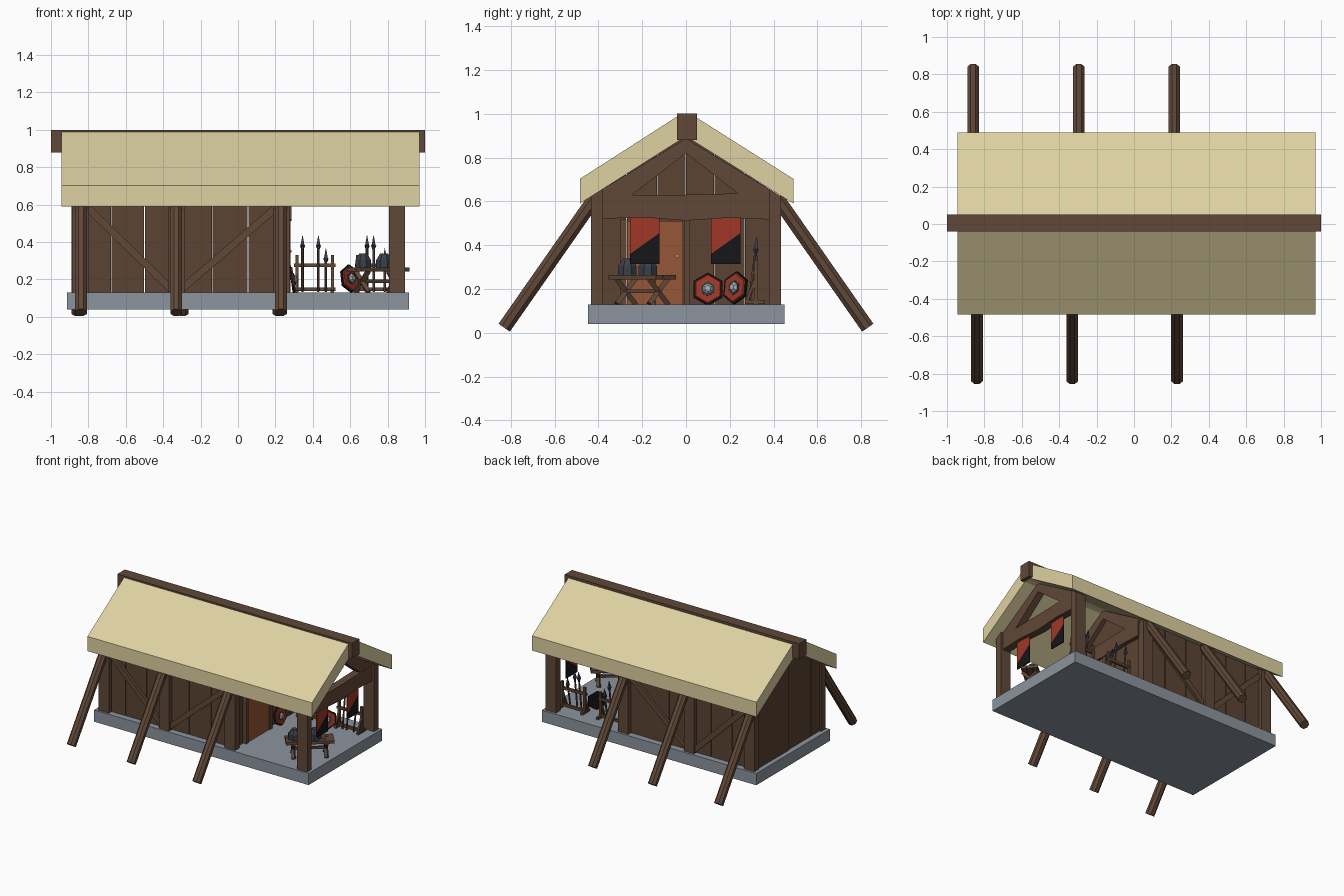
import bpy, bmesh, math, random
from mathutils import Vector, Matrix

if "Cube" in bpy.data.objects:
    bpy.data.objects.remove(bpy.data.objects["Cube"])

random.seed(4)


def material(name, r, g, b):
    m = bpy.data.materials.new(name)
    m.diffuse_color = [((c / 255 + 0.055) / 1.055) ** 2.4 for c in (r, g, b)] + [1]
    m.use_nodes = True
    m.node_tree.nodes["Principled BSDF"].inputs["Base Color"].default_value = m.diffuse_color
    return m


WOOD = material("dark wood", 96, 72, 56)
PLANK = material("plank wood", 91, 67, 51)
DOOR = material("door wood", 150, 86, 55)
THATCH = material("thatch", 222, 209, 161)
STONE = material("stone", 140, 148, 158)
RED = material("red", 160, 55, 38)
BLACK = material("black", 22, 22, 24)
IRON = material("dark iron", 58, 62, 72)
STEEL = material("steel", 165, 172, 178)


def finish(name, bm, mat):
    bmesh.ops.recalc_face_normals(bm, faces=bm.faces)
    me = bpy.data.meshes.new(name)
    bm.to_mesh(me)
    bm.free()
    me.materials.append(mat)
    ob = bpy.data.objects.new(name, me)
    bpy.context.collection.objects.link(ob)
    return ob


def prism(name, pts, x0, x1, mat):
    """Extrude a (y, z) outline along x."""
    bm = bmesh.new()
    a = [bm.verts.new((x0, y, z)) for y, z in pts]
    b = [bm.verts.new((x1, y, z)) for y, z in pts]
    bm.faces.new(a)
    bm.faces.new(b)
    for i in range(len(pts)):
        j = (i + 1) % len(pts)
        bm.faces.new((a[i], a[j], b[j], b[i]))
    return finish(name, bm, mat)


def box(name, x0, x1, y0, y1, z0, z1, mat):
    return prism(name, [(y0, z0), (y1, z0), (y1, z1), (y0, z1)], x0, x1, mat)


def beam(name, p, q, r, mat, sides=4, r2=None, spin=None):
    """Straight bar or cone from p to q."""
    p, q = Vector(p), Vector(q)
    bm = bmesh.new()
    bmesh.ops.create_cone(bm, cap_ends=True, segments=sides, radius1=r,
                          radius2=r if r2 is None else r2, depth=(q - p).length)
    d = (q - p).normalized()
    side = Vector((1, 0, 0)) if abs(d.x) < 0.9 else Vector((0, 1, 0))
    u = (side - d * side.dot(d)).normalized()
    rot = Matrix((u, d.cross(u), d)).transposed().to_4x4()
    spin = math.pi / sides if spin is None else spin
    bm.transform(Matrix.Translation((p + q) / 2) @ rot @ Matrix.Rotation(spin, 4, 'Z'))
    return finish(name, bm, mat)


def under(y):
    """Height of the roof underside."""
    return 0.9 - 0.64 * abs(y)


# Floor slab, ridge and roof slopes
box("floor_slab", -0.915, 0.915, -0.447, 0.45, 0.04, 0.13, STONE)
box("ridge_beam", -1, 1, -0.04, 0.05, 0.88, 1.0, WOOD)
for s, n in ((-1, "front"), (1, "back")):
    e = 0.484 if s < 0 else 0.49
    prism(n + "_roof", [(s * e, 0.59), (s * e, 0.703), (s * 0.03, 0.994), (0, 0.995),
                        (0, 0.88), (s * 0.03, 0.878)], -0.945, 0.97, THATCH)

# Posts, leaning struts, plank walls and wall braces on both long sides
for s, n in ((-1, "front"), (1, "back")):
    for x in (-0.845, -0.33, 0.232, 0.848):
        a, b = s * 0.38, s * 0.433
        prism(n + "_post", [(a, 0.13), (b, 0.13), (b, under(b)), (a, under(a))],
              x - 0.042, x + 0.046, WOOD)
    for x in ((-0.84, -0.33, 0.23) if s < 0 else (-0.86, -0.295, 0.215)):
        beam(n + "_strut", (x, s * 0.83, 0.023), (x, s * 0.415, 0.617), 0.034, WOOD, 8)
    edges = [-0.8, -0.675, -0.497, -0.33, -0.135, 0.055, 0.2]
    for x0, x1 in zip(edges, edges[1:]):
        y = s * (0.375 + random.uniform(0, 0.008))
        box(n + "_plank", x0, x1 - 0.005, y, y + s * 0.022, 0.13, 0.635, PLANK)
    for x0, x1 in ((-0.8, -0.36), (0.2, -0.3)):
        beam(n + "_brace", (x0, s * 0.4, 0.58), (x1, s * 0.4, 0.15), 0.028, WOOD)


# Gable walls of planks that follow the roof
def gable(name, x, out):
    edges = [-0.4, -0.27, -0.13, 0, 0.13, 0.27, 0.4]
    for y0, y1 in zip(edges, edges[1:]):
        d = x + out * random.uniform(0, 0.008)
        b = y1 - 0.003
        prism(name, [(y0, 0.13), (b, 0.13), (b, under(b)), (y0, under(y0))],
              d, d + out * 0.022, PLANK)


gable("left_wall_plank", -0.85, -1)
gable("inner_wall_plank", 0.225, 1)

# Door with jambs and handle
for i in range(2):
    box("door_board", 0.25, 0.273, -0.27 + i * 0.13, -0.143 + i * 0.13, 0.13, 0.51, DOOR)
for y in (-0.285, 0.005):
    box("door_jamb", 0.24, 0.28, y - 0.013, y + 0.013, 0.13, 0.52, WOOD)
beam("door_handle", (0.27, -0.04, 0.35), (0.285, -0.04, 0.35), 0.008, STEEL, 6)

# Trusses over the open end and the inner wall
for x in (0.848, 0.255):
    prism("tie_beam", [(-0.385, 0.52), (-0.2, 0.527), (0, 0.512), (0.2, 0.525), (0.385, 0.517),
                       (0.385, 0.64), (0, 0.63), (-0.385, 0.63)], x - 0.03, x + 0.03, WOOD)
    for s in (-1, 1):
        prism("rafter", [(s * 0.4, 0.62), (s * 0.4, under(0.4)), (0, under(0.02)),
                         (0, 0.82), (s * 0.245, 0.63)], x - 0.028, x + 0.028, WOOD)

# Two-colour banners below the end truss
for y in (-0.255, 0.115):
    w = y + 0.133
    prism("banner_red", [(y, 0.36), (w, 0.455), (w, 0.53), (y, 0.53)], 0.845, 0.853, RED)
    prism("banner_black", [(y, 0.315), (w, 0.315), (w, 0.455), (y, 0.36)], 0.845, 0.853, BLACK)


# Trestle table, turned on the floor
T = Matrix.Translation((0.75, -0.2, 0)) @ Matrix.Rotation(math.radians(40), 4, 'Z')
for i in range(3):
    v = -0.04 + 0.04 * i
    o = box("table_board", -0.17, 0.17, v - 0.019, v + 0.019, 0.242, 0.264, WOOD)
    o.matrix_world = T
for u in (-0.115, 0.115):
    for s in (-1, 1):
        beam("table_leg", T @ Vector((u, s * 0.055, 0.132)), T @ Vector((u, -s * 0.055, 0.245)),
             0.016, WOOD)
beam("table_stretcher", T @ Vector((-0.13, 0, 0.19)), T @ Vector((0.13, 0, 0.19)), 0.012, WOOD)

# Helmets on the table
for u in (-0.105, 0.04):
    c = T @ Vector((u, 0, 0))
    beam("helmet_rim", (c.x, c.y, 0.264), (c.x, c.y, 0.305), 0.046, IRON, 8)
    beam("helmet_dome", (c.x, c.y, 0.305), (c.x, c.y, 0.34), 0.044, IRON, 8, 0.022)

# Weapon racks with spears along the back
for cx, spears in ((0.41, (-0.065, 0.02, 0.06)), (0.735, (-0.045, -0.01, 0.05))):
    for s in (-1, 1):
        x = cx + s * 0.095
        beam("rack_upright", (x, 0.32, 0.13), (x, 0.32, 0.33), 0.012, WOOD)
        beam("rack_foot", (x, 0.27, 0.14), (x, 0.36, 0.14), 0.013, WOOD)
        beam("rack_stay", (x, 0.275, 0.14), (x, 0.32, 0.25), 0.01, WOOD)
    for z in (0.147, 0.275):
        beam("rack_rail", (cx - 0.11, 0.315, z), (cx + 0.11, 0.315, z), 0.013, WOOD)
    for i, d in enumerate(spears):
        top = 0.37 if i < 2 else 0.3
        x, y = cx + d, 0.298
        beam("spear_shaft", (x, y - 0.01, 0.135), (x, y + 0.02, top), 0.007, WOOD, 6)
        beam("spear_collar", (x, y + 0.02, top - 0.01), (x, y + 0.021, top + 0.012), 0.006, IRON, 6, 0.015)
        beam("spear_tip", (x, y + 0.021, top + 0.012), (x, y + 0.026, top + 0.07), 0.015, IRON, 4, 0)


# Hexagonal shields leaning on the wall and the rack
def shield(c, turn):
    c = Vector(c)
    d = Vector((math.cos(turn), math.sin(turn), 0.15)).normalized()
    for name, a, b, r, r2, mat in (("shield_rim", -0.008, 0.004, 0.076, 0.076, BLACK),
                                   ("shield_face", 0.002, 0.01, 0.07, 0.064, RED),
                                   ("shield_boss_rim", 0.008, 0.014, 0.034, 0.034, IRON),
                                   ("shield_boss", 0.012, 0.026, 0.028, 0.014, STEEL)):
        o = beam(name, c + d * a, c + d * b, r, mat, 6, r2, 0)
        # point the corners sideways
        up = Vector((-math.sin(turn), math.cos(turn), 0))
        m = Matrix((up, d.cross(up), d)).transposed().to_4x4()
        bm = bmesh.new()
        bmesh.ops.create_cone(bm, cap_ends=True, segments=6, radius1=r, radius2=r2, depth=b - a)
        bm.transform(Matrix.Translation(c + d * (a + b) / 2) @ m)
        bm.to_mesh(o.data)
        bm.free()


shield((0.29, 0.1, 0.199), 0)
shield((0.6, 0.225, 0.205), math.radians(-42))
